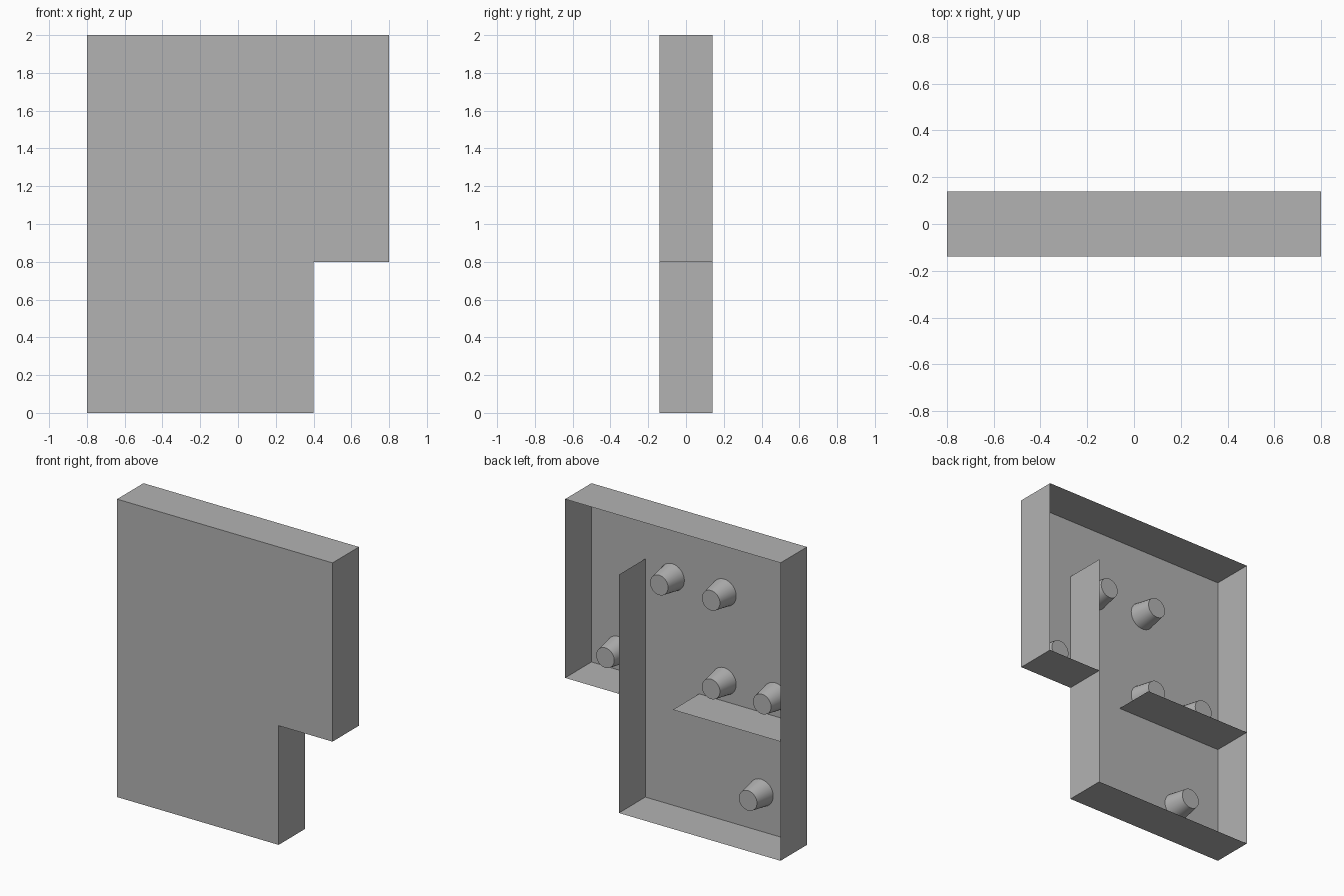
import bpy, bmesh, math
from mathutils import Matrix

if "Cube" in bpy.data.objects:
    bpy.data.objects.remove(bpy.data.objects["Cube"])

D = 0.14  # half depth of the panel

grey = bpy.data.materials.new("plain grey")
grey.diffuse_color = (0.45, 0.45, 0.45, 1.0)
grey.use_nodes = True
grey.node_tree.nodes["Principled BSDF"].inputs["Base Color"].default_value = grey.diffuse_color


def make_object(name, bm):
    mesh = bpy.data.meshes.new(name)
    bm.to_mesh(mesh)
    bm.free()
    mesh.materials.append(grey)
    obj = bpy.data.objects.new(name, mesh)
    bpy.context.collection.objects.link(obj)
    return obj


def sheet(name, a, b):
    """Thin full-depth rib running between two (x, z) points."""
    bm = bmesh.new()
    corners = [(a, -D), (b, -D), (b, D), (a, D)]
    bm.faces.new([bm.verts.new((p[0], y, p[1])) for p, y in corners])
    return make_object(name, bm)


# Front panel with its outer rim, open at the back
outline = [(-0.8, 0), (0.4, 0), (0.4, 0.8), (0.8, 0.8), (0.8, 2), (-0.8, 2)]
bm = bmesh.new()
front = [bm.verts.new((x, -D, z)) for x, z in outline]
back = [bm.verts.new((x, D, z)) for x, z in outline]
bm.faces.new(front)
for i in range(len(outline)):
    j = (i + 1) % len(outline)
    bm.faces.new((front[j], front[i], back[i], back[j]))
make_object("panel_shell", bm)

# Inner ribs
sheet("upright_rib", (0.4, 0.8), (0.4, 1.6))
sheet("shelf_rib", (-0.8, 0.8), (0.0, 0.8))

# Tapered pegs standing on the inside of the front panel
pegs = [(0.2, 1.53), (-0.185, 1.53), (-0.185, 0.935),
        (-0.565, 0.935), (-0.46, 0.26), (0.6, 0.935)]
for n, (x, z) in enumerate(pegs, 1):
    bm = bmesh.new()
    place = Matrix.Translation((x, -D / 2, z)) @ Matrix.Rotation(-math.pi / 2, 4, 'X')
    bmesh.ops.create_cone(bm, cap_ends=True, segments=32, radius1=0.09,
                          radius2=0.067, depth=D, matrix=place)
    # the foot is open against the panel
    feet = [f for f in bm.faces if f.normal.y < -0.9]
    bmesh.ops.delete(bm, geom=feet, context='FACES_ONLY')
    peg = make_object(f"peg_{n}", bm)
    bpy.ops.object.select_all(action='DESELECT')
    peg.select_set(True)
    bpy.context.view_layer.objects.active = peg
    bpy.ops.object.shade_smooth_by_angle(angle=math.radians(35))
